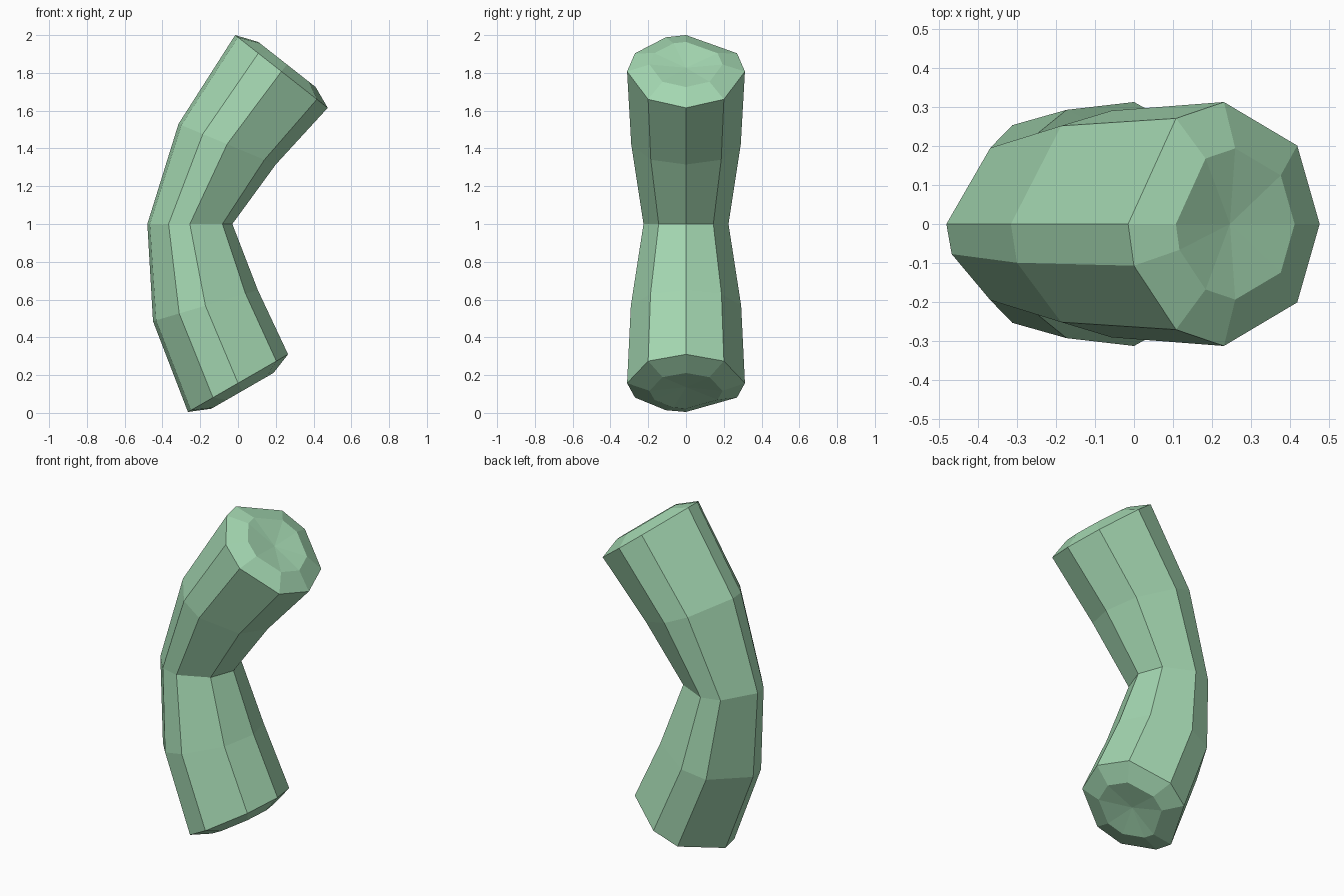
import bpy
import bmesh
from math import cos, sin, radians
from mathutils import Vector

cube = bpy.data.objects.get("Cube")
if cube:
    bpy.data.objects.remove(cube, do_unlink=True)


def make_material(name, colour):
    mat = bpy.data.materials.new(name)
    mat.use_nodes = True
    mat.diffuse_color = colour
    mat.node_tree.nodes["Principled BSDF"].inputs["Base Color"].default_value = colour
    return mat


# Uneven nine-sided cross-section, as angles around the tube
SECTION = [radians(a) for a in (0, 40, 90, 120, 180, 200, 240, 270, 320)]

# Stations from bottom to top: outer edge, inner edge, half depth
STATIONS = [
    (Vector((-0.265, 0, 0.005)), Vector((0.265, 0, 0.31)), 0.312),
    (Vector((-0.45, 0, 0.485)), Vector((0.105, 0, 0.65)), 0.292),
    (Vector((-0.48, 0, 1.0)), Vector((-0.03, 0, 1.0)), 0.225),
    (Vector((-0.315, 0, 1.53)), Vector((0.2, 0, 1.315)), 0.29),
    (Vector((-0.015, 0, 2.0)), Vector((0.475, 0, 1.615)), 0.312),
]


def add_ring(bm, centre, across, depth):
    side = Vector((0, depth, 0))
    return [bm.verts.new(centre + across * cos(a) + side * sin(a)) for a in SECTION]


def bridge(bm, lower, upper):
    count = len(lower)
    for i in range(count):
        j = (i + 1) % count
        bm.faces.new((lower[i], lower[j], upper[j], upper[i]))


def add_cap(bm, rim, station, direction):
    """Bevelled end with a shallow dished centre."""
    outer, inner, depth = station
    centre, across = (outer + inner) / 2, (inner - outer) / 2
    normal = across.cross(Vector((0, 1, 0))).normalized() * direction
    inset = add_ring(bm, centre + normal * 0.047, across * 0.62, depth * 0.62)
    bridge(bm, rim, inset)
    hub = bm.verts.new(centre + normal * 0.025)
    for i, vert in enumerate(inset):
        bm.faces.new((vert, inset[(i + 1) % len(inset)], hub))


# Bent tube body
bm = bmesh.new()
rings = [add_ring(bm, (o + i) / 2, (i - o) / 2, d) for o, i, d in STATIONS]
for lower, upper in zip(rings, rings[1:]):
    bridge(bm, lower, upper)

# End caps
add_cap(bm, rings[0], STATIONS[0], -1)
add_cap(bm, rings[-1], STATIONS[-1], 1)
bmesh.ops.recalc_face_normals(bm, faces=bm.faces[:])

mesh = bpy.data.meshes.new("bent_tube")
bm.to_mesh(mesh)
bm.free()
mesh.materials.append(make_material("pale green", (0.37, 0.68, 0.44, 1)))
tube = bpy.data.objects.new("bent_tube", mesh)
bpy.context.collection.objects.link(tube)
